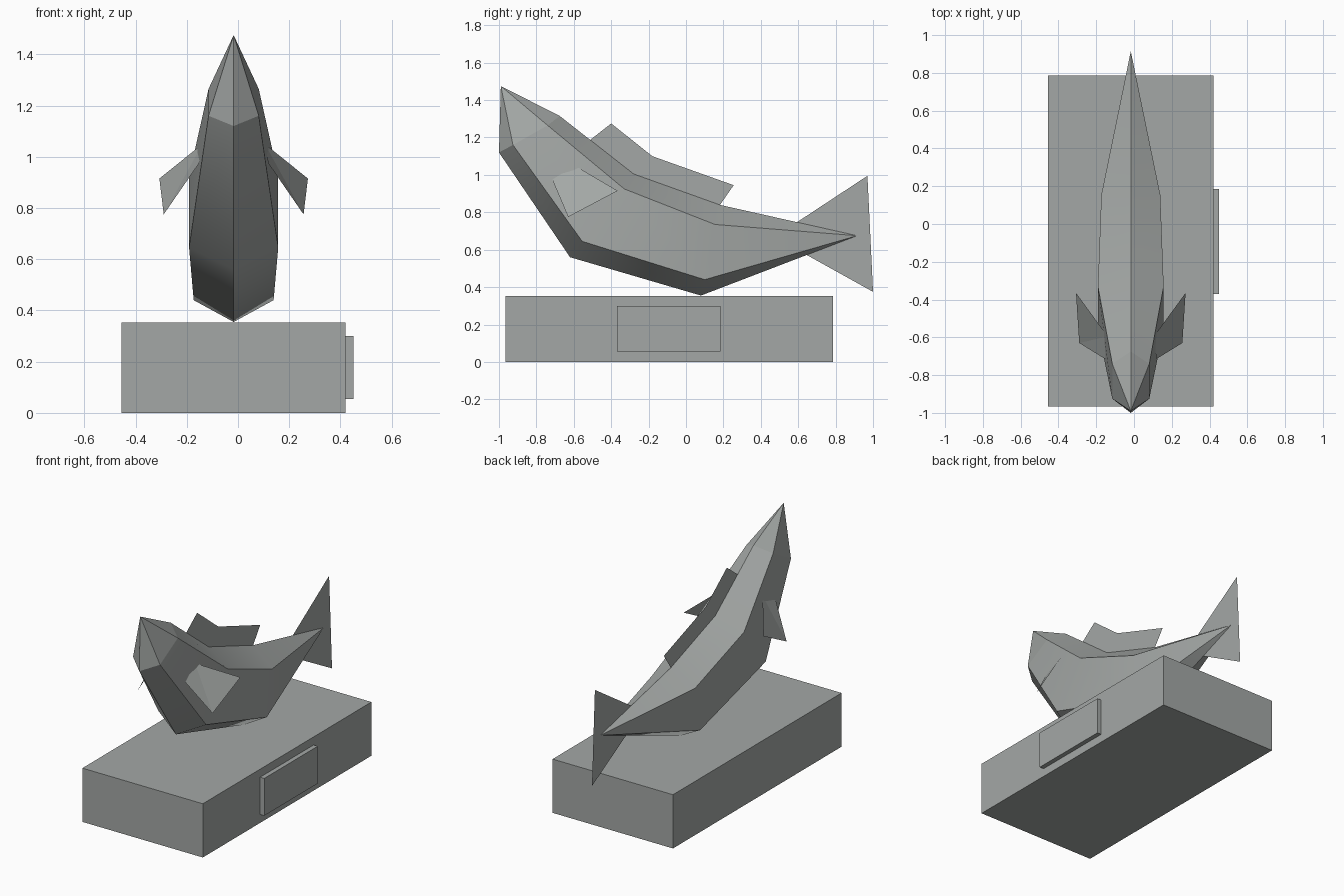
import bpy, bmesh

if "Cube" in bpy.data.objects:
    bpy.data.objects.remove(bpy.data.objects["Cube"])

CX = -0.017  # symmetry plane of the fish

grey = bpy.data.materials.new("stone grey")
grey.diffuse_color = (0.37, 0.39, 0.38, 1)
grey.use_nodes = True
grey.node_tree.nodes["Principled BSDF"].inputs["Base Color"].default_value = grey.diffuse_color


def finish(name, bm):
    me = bpy.data.meshes.new(name)
    bm.to_mesh(me)
    bm.free()
    me.materials.append(grey)
    ob = bpy.data.objects.new(name, me)
    bpy.context.collection.objects.link(ob)
    return ob


def box(name, lo, hi):
    bm = bmesh.new()
    bmesh.ops.create_cube(bm, size=1)
    for v in bm.verts:
        v.co = [(l + h) / 2 + c * (h - l) for l, h, c in zip(lo, hi, v.co)]
    return finish(name, bm)


def plate(name, pts):
    bm = bmesh.new()
    bm.faces.new([bm.verts.new(p) for p in pts])
    bmesh.ops.triangulate(bm, faces=bm.faces[:])
    return finish(name, bm)


# Plinth with a raised plaque
box("plinth", (-0.455, -0.965, 0), (0.42, 0.785, 0.353))
box("plaque", (0.42, -0.37, 0.055), (0.45, 0.185, 0.30))

# Body: six-sided rings (half width, then y,z of top, upper, lower, bottom)
rings = [
    (0.098, (-0.675, 1.315), (-0.74, 1.265), (-0.925, 1.16), (-1.0, 1.12)),
    (0.174, (-0.28, 1.005), (-0.33, 0.925), (-0.555, 0.645), (-0.62, 0.56)),
    (0.156, (0.18, 0.84), (0.155, 0.735), (0.10, 0.44), (0.08, 0.355)),
]
bm = bmesh.new()
loops = []
for w, top, up, low, bot in rings:
    outline = [(0, top), (w, up), (w, low), (0, bot), (-w, low), (-w, up)]
    loops.append([bm.verts.new((CX + x, *p)) for x, p in outline])
snout = bm.verts.new((CX, -0.99, 1.475))
tail_tip = bm.verts.new((CX, 0.915, 0.675))
for i in range(6):
    j = (i + 1) % 6
    bm.faces.new((snout, loops[0][i], loops[0][j]))
    for a, b in zip(loops, loops[1:]):
        bm.faces.new((a[i], b[i], b[j], a[j]))
    bm.faces.new((tail_tip, loops[2][j], loops[2][i]))
bmesh.ops.recalc_face_normals(bm, faces=bm.faces[:])
ring_of = {v: k for k, lp in enumerate(loops) for v in lp}
for f in bm.faces:
    f.smooth = True
for e in bm.edges:  # long edges stay crisp, ring edges are soft
    k = [ring_of.get(v, -1) for v in e.verts]
    e.smooth = k[0] == k[1] and k[0] > 0
finish("fish_body", bm)

# Thin fins in the middle plane
plate("dorsal_fin", [(CX, y, z) for y, z in (
    (-0.515, 1.185), (-0.40, 1.275), (-0.18, 1.10), (0.255, 0.945),
    (0.175, 0.83), (-0.28, 0.99))])
plate("tail_fin", [(CX, y, z) for y, z in (
    (0.59, 0.745), (0.97, 0.995), (0.915, 0.675), (1.0, 0.375), (0.64, 0.575))])

# Mirrored side fins
for side, label in ((-1, "left"), (1, "right")):
    plate(label + "_side_fin", [(CX + side * x, y, z) for x, y, z in (
        (0.135, -0.715, 0.975), (0.122, -0.595, 1.05),
        (0.29, -0.365, 0.915), (0.273, -0.63, 0.775))])
